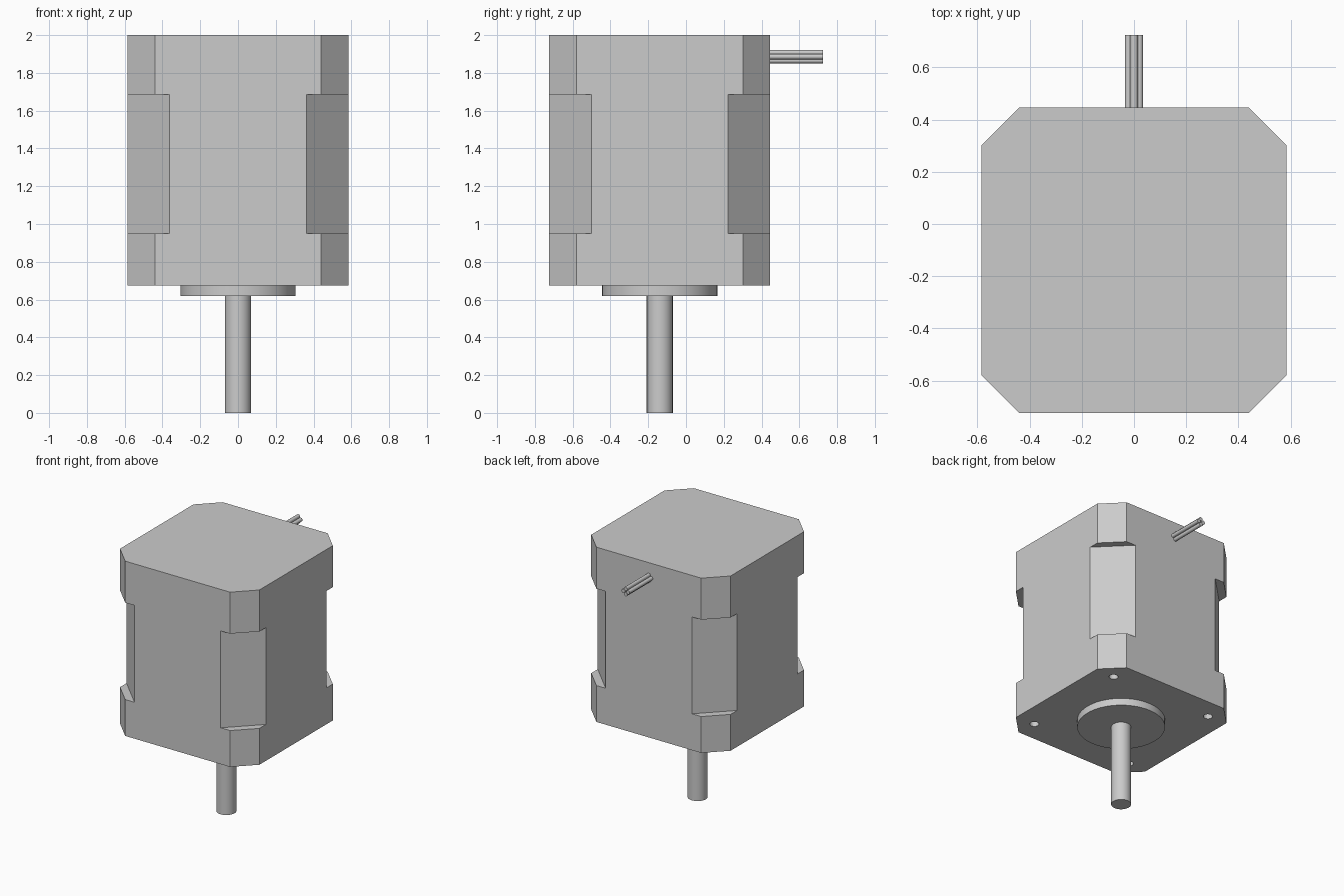
import bpy, bmesh, math
from mathutils import Matrix, Vector

cube = bpy.data.objects.get("Cube")
if cube:
    bpy.data.objects.remove(cube, do_unlink=True)

HALF, CY = 0.585, -0.139          # body half width and axis position
BASE, TOP = 0.674, 2.0
CHAMFER, RECESS = 0.145, 0.223    # corner cuts, measured along the sides
RECESS_LOW, RECESS_HIGH = 0.95, 1.685

grey = bpy.data.materials.new("motor grey")
grey.use_nodes = True
colour = (0.6, 0.6, 0.6, 1)
grey.diffuse_color = colour
grey.node_tree.nodes["Principled BSDF"].inputs["Base Color"].default_value = colour


def finish(name, bm, smooth=False):
    bmesh.ops.recalc_face_normals(bm, faces=bm.faces)
    mesh = bpy.data.meshes.new(name)
    bm.to_mesh(mesh)
    bm.free()
    mesh.materials.append(grey)
    obj = bpy.data.objects.new(name, mesh)
    bpy.context.collection.objects.link(obj)
    if smooth:
        bpy.ops.object.select_all(action="DESELECT")
        obj.select_set(True)
        bpy.context.view_layer.objects.active = obj
        bpy.ops.object.shade_smooth_by_angle(angle=math.radians(35))
    return obj


def add_rod(bm, start, end, radius, sides=32):
    start, end = Vector(start), Vector(end)
    axis = end - start
    turn = axis.to_track_quat("Z", "Y").to_matrix().to_4x4()
    bmesh.ops.create_cone(bm, cap_ends=True, segments=sides, radius1=radius,
                          radius2=radius, depth=axis.length,
                          matrix=Matrix.Translation((start + end) / 2) @ turn)


def rod(name, start, end, radius, sides=32):
    bm = bmesh.new()
    add_rod(bm, start, end, radius, sides)
    return finish(name, bm, smooth=True)


# Motor body: square block with chamfered upright edges
bm = bmesh.new()
bmesh.ops.create_cube(bm, size=1, matrix=Matrix.Translation((0, CY, (BASE + TOP) / 2))
                      @ Matrix.Diagonal((2 * HALF, 2 * HALF, TOP - BASE, 1)))
upright = [e for e in bm.edges if abs(e.verts[0].co.z - e.verts[1].co.z) > 1]
bmesh.ops.bevel(bm, geom=upright, offset=CHAMFER, segments=1, affect="EDGES")
body = finish("motor_body", bm)

# Cutters: deeper recess in the middle of each corner, and mounting holes
bm = bmesh.new()
inner = HALF * math.sqrt(2) - RECESS / math.sqrt(2)
for i in range(4):
    angle = math.pi / 4 + i * math.pi / 2
    bmesh.ops.create_cube(
        bm, size=1,
        matrix=Matrix.Translation((0, CY, (RECESS_LOW + RECESS_HIGH) / 2))
        @ Matrix.Rotation(angle, 4, "Z") @ Matrix.Translation((inner + 0.2, 0, 0))
        @ Matrix.Diagonal((0.4, 0.8, RECESS_HIGH - RECESS_LOW, 1)))
    x, y = 0.605 * math.cos(angle), CY + 0.605 * math.sin(angle)
    add_rod(bm, (x, y, BASE - 0.1), (x, y, BASE + 0.12), 0.032, 24)
cutter = finish("corner_cutter", bm)
cutter.hide_render = True
cut = body.modifiers.new("corner cuts", "BOOLEAN")
cut.operation, cut.solver, cut.object = "DIFFERENCE", "EXACT", cutter
bpy.context.view_layer.update()
result = bpy.data.meshes.new_from_object(
    body.evaluated_get(bpy.context.evaluated_depsgraph_get()))
body.modifiers.clear()
body.data = result
bpy.data.objects.remove(cutter, do_unlink=True)

# Pilot boss and output shaft
rod("pilot_boss", (0, CY, 0.62), (0, CY, BASE + 0.01), 0.305, 64)
rod("output_shaft", (0, CY, 0), (0, CY, 0.64), 0.069, 48)

# Bundle of four lead wires at the back
for i, name in enumerate(("left", "upper", "right", "lower")):
    a = i * math.pi / 2
    x, z = 0.0205 * math.cos(a), 1.886 + 0.0205 * math.sin(a)
    rod("lead_wire_" + name, (x, CY + HALF - 0.02, z), (x, 0.724, z), 0.0145, 16)
